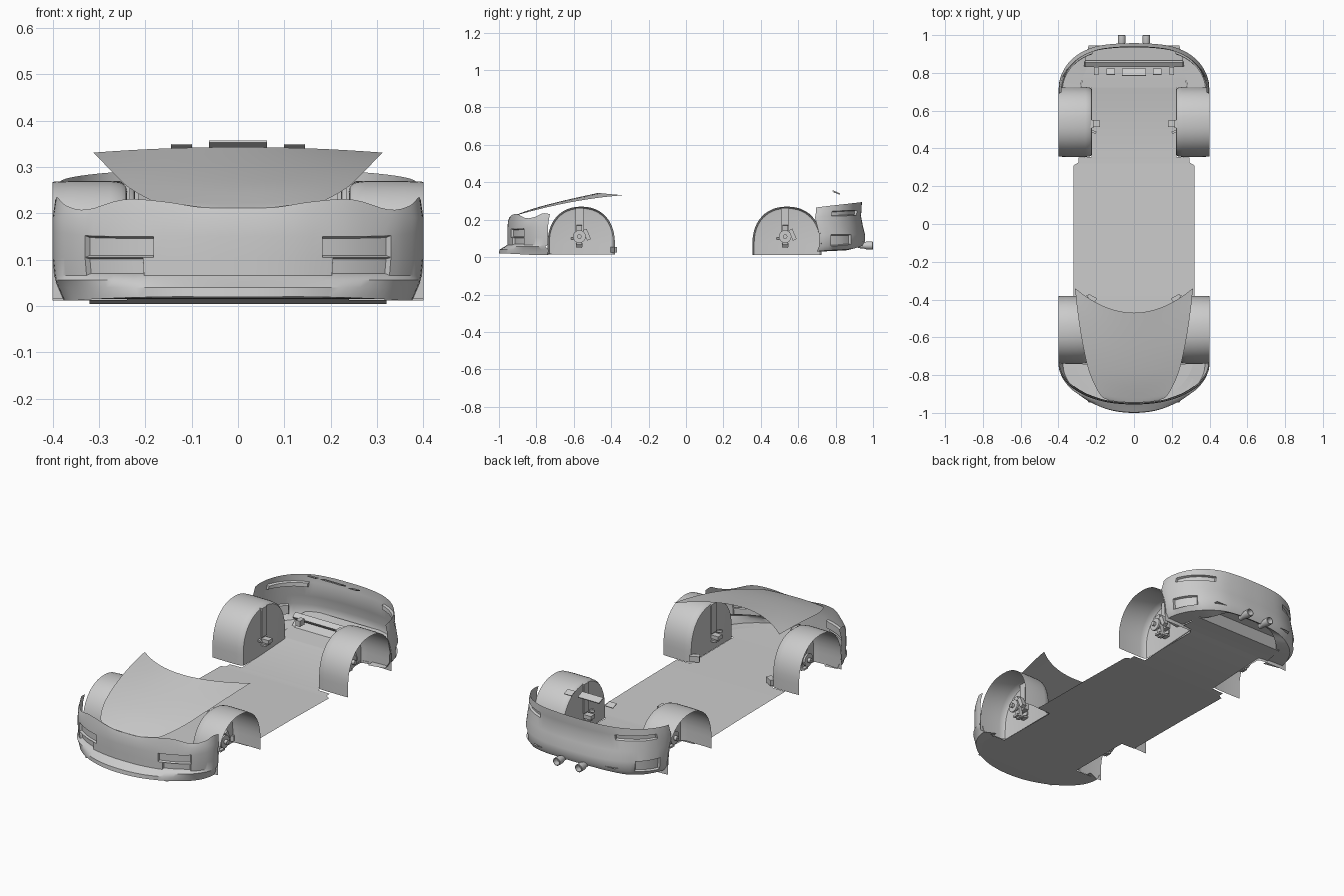
import bpy, bmesh
from math import sin, cos, pi, radians
from mathutils import Vector

if "Cube" in bpy.data.objects:
    bpy.data.objects.remove(bpy.data.objects["Cube"])


def finish(name, bm, mirror=False, angle=35):
    me = bpy.data.meshes.new(name)
    bm.to_mesh(me)
    bm.free()
    ob = bpy.data.objects.new(name, me)
    bpy.context.collection.objects.link(ob)
    bpy.ops.object.select_all(action='DESELECT')
    ob.select_set(True)
    bpy.context.view_layer.objects.active = ob
    bpy.ops.object.shade_smooth_by_angle(angle=radians(angle))
    if mirror:
        ob.modifiers.new("mirror", 'MIRROR').use_mirror_merge = False
    return ob


def spline(pts, n=4):
    p = [Vector(q) for q in pts]
    p = [2 * p[0] - p[1]] + p + [2 * p[-1] - p[-2]]
    out = []
    for i in range(1, len(p) - 2):
        a, b, c, d = p[i - 1:i + 3]
        for k in range(n):
            t = k / n
            out.append(0.5 * (2 * b + (c - a) * t + (2 * a - 5 * b + 4 * c - d) * t * t
                              + (3 * b - a - 3 * c + d) * t ** 3))
    return out + [p[-2]]


def grid(rows):
    bm = bmesh.new()
    vs = [[bm.verts.new(q) for q in r] for r in rows]
    for r, s in zip(vs, vs[1:]):
        for i in range(len(r) - 1):
            bm.faces.new((r[i], r[i + 1], s[i + 1], s[i]))
    bm.normal_update()
    return bm


def shell(name, xs, rows, recess):
    """Wrap-round bumper: each row gives width scale, y list and z list of the half section."""
    full = []
    for sx, ys, zs in rows:
        half = [(x * sx, y, z) for x, y, z in zip(xs, ys, zs)]
        full.append(spline([(-x, y, z) for x, y, z in half[:0:-1]] + half))
    bm = grid(full)
    out = sum(f.normal.dot(f.calc_center_median() * Vector((1, 1, 0))) for f in bm.faces)
    if out < 0:
        bmesh.ops.reverse_faces(bm, faces=bm.faces[:])
    bm.normal_update()
    for side in (-1, 1):
        for test in recess:
            fs = []
            for f in bm.faces:
                c = f.calc_center_median()
                if c.x * side > 0 and test(abs(c.x), c.y, c.z):
                    fs.append(f)
            if fs:
                bmesh.ops.inset_region(bm, faces=fs, thickness=0.004, depth=-0.012, use_even_offset=True)
    return finish(name, bm)


def box(name, center, size, rot=(0, 0, 0), mirror=False):
    bm = bmesh.new()
    bmesh.ops.create_cube(bm, size=1)
    from mathutils import Euler
    m = Euler(rot).to_matrix()
    for v in bm.verts:
        v.co = m @ (v.co * Vector(size)) + Vector(center)
    return finish(name, bm, mirror)


def tube(name, center, axis, rings, n=16, mirror=True):
    """Turned part: rings of (offset along axis, radius)."""
    q = Vector((0, 0, 1)).rotation_difference(Vector(axis))
    rows = [[q @ Vector((r * cos(2 * pi * i / n), r * sin(2 * pi * i / n), d)) + Vector(center)
             for i in range(n + 1)] for d, r in rings]
    bm = grid(rows)
    bmesh.ops.remove_doubles(bm, verts=bm.verts[:], dist=1e-5)
    return finish(name, bm, mirror)


# front bumper
xs = [0, .08, .16, .25, .33, .375, .395, .40]
def shift(ys, d): return [y + d for y in ys]
mid = [-.955, -.952, -.94, -.912, -.865, -.815, -.775, -.738]
lip = [-1, -.995, -.978, -.94, -.882, -.825, -.778, -.738]
shell("front_bumper", xs, [
    (.78, shift(mid, .02), [.018] * 8),
    (.94, lip, [.02, .02, .02, .018, .015, .012, .012, .012]),
    (.97, shift(lip, .003), [.04] * 8),
    (.985, shift(mid, -.015), [.056] * 8),
    (.99, mid, [.066] * 8),
    (1, mid, [.105] * 8),
    (1, mid, [.15, .15, .15, .15, .152, .157, .16, .16]),
    (1, shift(mid, .003), [.19] * 8),
    (.985, shift(mid, .01), [.212, .213, .225, .23, .208, .216, .234, .23]),
], [lambda x, y, z: .175 < x < .33 and .1 < z < .152 and y < -.84,
    lambda x, y, z: .2 < x < .33 and .066 < z < .1 and y < -.84])

# rear bumper
xr = [0, .1, .2, .285, .345, .38, .396, .398]
out = [.957, .954, .94, .905, .855, .8, .75, .712]
shell("rear_bumper", xr, [
    (.72, shift(out, -.03), [.07, .07, .068, .04, .035, .032, .03, .03]),
    (.95, shift(out, -.012), [.06, .06, .055, .045, .04, .037, .034, .03]),
    (.99, out, [.085, .085, .08, .07, .065, .06, .06, .06]),
    (1, out, [.12] * 8),
    (1, shift(out, -.012), [.17] * 8),
    (.995, shift(out, -.022), [.222, .222, .222, .222, .22, .22, .215, .21]),
    (.985, shift(out, -.018), [.25, .25, .25, .25, .248, .245, .24, .235]),
    (.965, shift(out, -.017), [.294, .294, .292, .288, .282, .276, .27, .265]),
], [lambda x, y, z: .23 < x < .375 and .222 < z < .25,
    lambda x, y, z: .31 < x < .39 and .06 < z < .12 and y > .77])

# bonnet panel, open at the rear with a concave edge
rows = []
sections = [(-.945, .212, .13, -.935, .212), (-.92, .222, .178, -.905, .224),
            (-.82, .258, .235, -.79, .255), (-.70, .291, .273, -.63, .291),
            (-.58, .319, .298, -.47, .317), (-.47, .343, .312, -.34, .331)]
for i in range(17):
    u = i / 8 - 1
    rows.append(spline([(xe * u, yc + (ye - yc) * u * u, zc + (ze - zc) * u * u)
                        for yc, zc, xe, ye, ze in sections], 3))
finish("bonnet", grid(rows))

# floor pan and rising diffuser
pan = [(-.945, .24, .018), (-.84, .31, .016), (-.742, .31, .015), (-.74, .24, .015),
       (-.382, .24, .013), (-.38, .32, .013), (0, .32, .01), (.31, .32, .004),
       (.325, .295, .004), (.352, .295, .005), (.355, .225, .005), (.72, .225, .024),
       (.725, .28, .025), (.83, .265, .032), (.865, .26, .075), (.945, .24, .085)]
finish("floor_pan", grid([[(-x, y, z), (x, y, z)] for y, x, z in pan]), angle=20)


# wheel arch liners: open tunnel with a rounded inner shoulder and flat inner wall
def liner(name, yc, ry, top, low, inner):
    rows = []
    for x, k in [(.4, .99), (.36, 1), (inner + .035, 1), (inner + .012, .985), (inner + .002, .95), (inner, .9)]:
        r = [(x, yc - ry * k, low)]
        for i in range(25):
            a = pi * i / 24
            c, s = cos(a), sin(a)
            y = abs(c) ** .9 * (1 if c > 0 else -1)
            r.append((x, yc - ry * k * y, .07 + (top - .07) * k * s ** .9))
        r.append((x, yc + ry * k, low))
        rows.append(r)
    bm = grid(rows)
    bm.verts.ensure_lookup_table()
    bm.faces.new(bm.verts[-len(rows[0]):])
    finish(name, bm, True)


for tag, yc, ry, low, inner in (("front", -.56, .18, .015, .24), ("rear", .54, .185, .012, .222)):
    liner(tag + "_arch_liner", yc, ry, .27, low, inner)
    ya = yc - .01
    # suspension: strut tower, hub, upright and links
    box(tag + "_strut_tower", (inner + .008, ya, .185), (.03, .042, .155), mirror=True)
    tube(tag + "_hub", (inner + .04, ya, .11), (1, 0, 0),
         [(0, .001), (0, .018), (.035, .018), (.035, .034), (.045, .034), (.045, .012), (.06, .012), (.06, .001)])
    box(tag + "_upright", (inner + .05, ya, .11), (.022, .03, .12), (0, .12, 0), True)
    box(tag + "_brake_caliper", (inner + .06, ya + .04, .12), (.025, .022, .06), (.4, 0, 0), True)
    box(tag + "_lower_link", (inner + .02, ya, .065), (.1, .035, .01), (0, .1, 0), True)
    box(tag + "_track_rod", (inner + .02, ya - .03, .1), (.09, .012, .012), (0, 0, .4), True)
    box(tag + "_inner_mount", (inner - .018, ya, .09), (.05, .034, .02), mirror=True)

# headlamp hinges at the rear of the front arches
box("bonnet_hinge", (.225, -.395, .04), (.05, .03, .03), (0, 0, .5), True)

# twin exhaust tips
tube("exhaust_tip", (.065, .92, .062), (0, 1, 0),
     [(0, .001), (0, .014), (.03, .016), (.045, .021), (.078, .021), (.08, .017), (.05, .015), (.05, .001)])

# diffuser crossbar with brackets
box("crossbar", (0, .848, .085), (.52, .03, .02), (.6, 0, 0))
box("crossbar_bracket", (.2, .81, .08), (.025, .04, .03), mirror=True)

# high-level rear lamps
box("centre_high_lamp", (0, .803, .347), (.125, .04, .005), (-.4, 0, 0))
box("side_high_lamp", (.122, .806, .342), (.045, .035, .004), (-.35, 0, 0), True)
